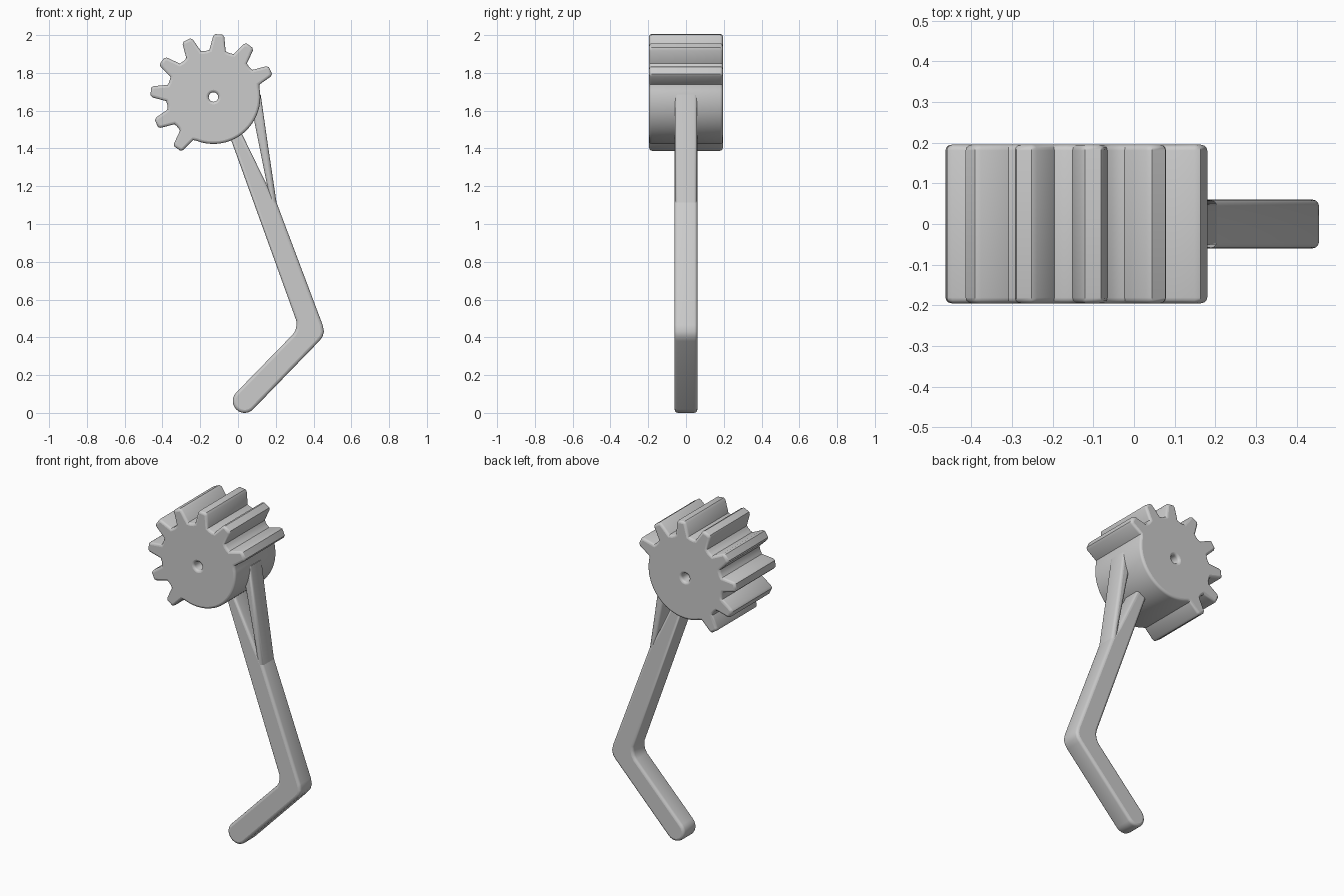
import bpy
from math import cos, sin, radians, pi

cube = bpy.data.objects.get("Cube")
if cube:
    bpy.data.objects.remove(cube, do_unlink=True)

grey = bpy.data.materials.new("plain_grey")
grey.use_nodes = True
grey.diffuse_color = (0.6, 0.6, 0.6, 1)
grey.node_tree.nodes["Principled BSDF"].inputs["Base Color"].default_value = (0.6, 0.6, 0.6, 1)


def arc(center, radius, start, end, steps):
    """Points on an arc, angles in degrees."""
    angles = [radians(start + (end - start) * i / steps) for i in range(steps + 1)]
    return [(center[0] + radius * cos(a), center[1] + radius * sin(a)) for a in angles]


def rounded_plate(name, outlines, half_depth, bevel):
    """Extrude x-z outlines along y with rounded rims; later outlines are holes."""
    curve = bpy.data.curves.new(name, "CURVE")
    curve.dimensions = "2D"
    curve.fill_mode = "BOTH"
    curve.extrude = half_depth - bevel
    curve.bevel_depth = bevel
    curve.bevel_resolution = 2
    curve.offset = -bevel
    for points in outlines:
        spline = curve.splines.new("POLY")
        spline.points.add(len(points) - 1)
        for p, (x, z) in zip(spline.points, points):
            p.co = (x, z, 0, 1)
        spline.use_cyclic_u = True
    obj = bpy.data.objects.new(name, curve)
    bpy.context.collection.objects.link(obj)
    obj.rotation_euler.x = pi / 2
    bpy.ops.object.select_all(action="DESELECT")
    obj.select_set(True)
    bpy.context.view_layer.objects.active = obj
    bpy.ops.object.convert(target="MESH")
    bpy.ops.object.transform_apply(location=False, rotation=True, scale=False)
    obj = bpy.context.object
    obj.data.materials.clear()
    obj.data.materials.append(grey)
    bpy.ops.object.shade_smooth_by_angle(angle=radians(35))
    return obj


# Partial gear: eight teeth, smooth round underside, flared axle hole
HUB = (-0.13, 1.672)
ROOT, TIP = 0.248, 0.333


def tooth(angle):
    a = radians(angle)
    shape = [(ROOT, -0.043), (TIP - 0.012, -0.03), (TIP, -0.02),
             (TIP, 0.02), (TIP - 0.012, 0.03), (ROOT, 0.043)]
    return [(HUB[0] + r * cos(a) - t * sin(a), HUB[1] + r * sin(a) + t * cos(a))
            for r, t in shape]


gear_outline = []
for i in range(8):
    angle = 25 + 30 * i
    gear_outline += tooth(angle)
    if i < 7:
        gear_outline += arc(HUB, ROOT, angle + 13, angle + 17, 1)
gear_outline += arc(HUB, ROOT, 248, 372, 30)
axle_hole = arc(HUB, 0.025, 0, 345, 23)[::-1]
rounded_plate("gear", [gear_outline, axle_hole], 0.195, 0.014)

# Bent leg with a rounded foot
leg_outline = [(-0.06, 1.51), (0.308, 0.49), (0.31, 0.465), (0.305, 0.44), (0.293, 0.418)]
leg_outline += arc((0.035, 0.063), 0.063, 135, 315, 14)
leg_outline += [(0.43, 0.38), (0.447, 0.402), (0.455, 0.43), (0.448, 0.466),
                (0.204, 1.114), (0.156, 1.2), (-0.005, 1.53)]
rounded_plate("leg", [leg_outline], 0.06, 0.016)

# Slim brace from the upper leg to the side of the gear
brace_outline = [(0.085, 1.66), (0.082, 1.565), (0.155, 1.2), (0.165, 1.12),
                 (0.185, 1.08), (0.204, 1.114), (0.158, 1.42), (0.12, 1.685), (0.1, 1.69)]
rounded_plate("brace", [brace_outline], 0.0595, 0.016)
